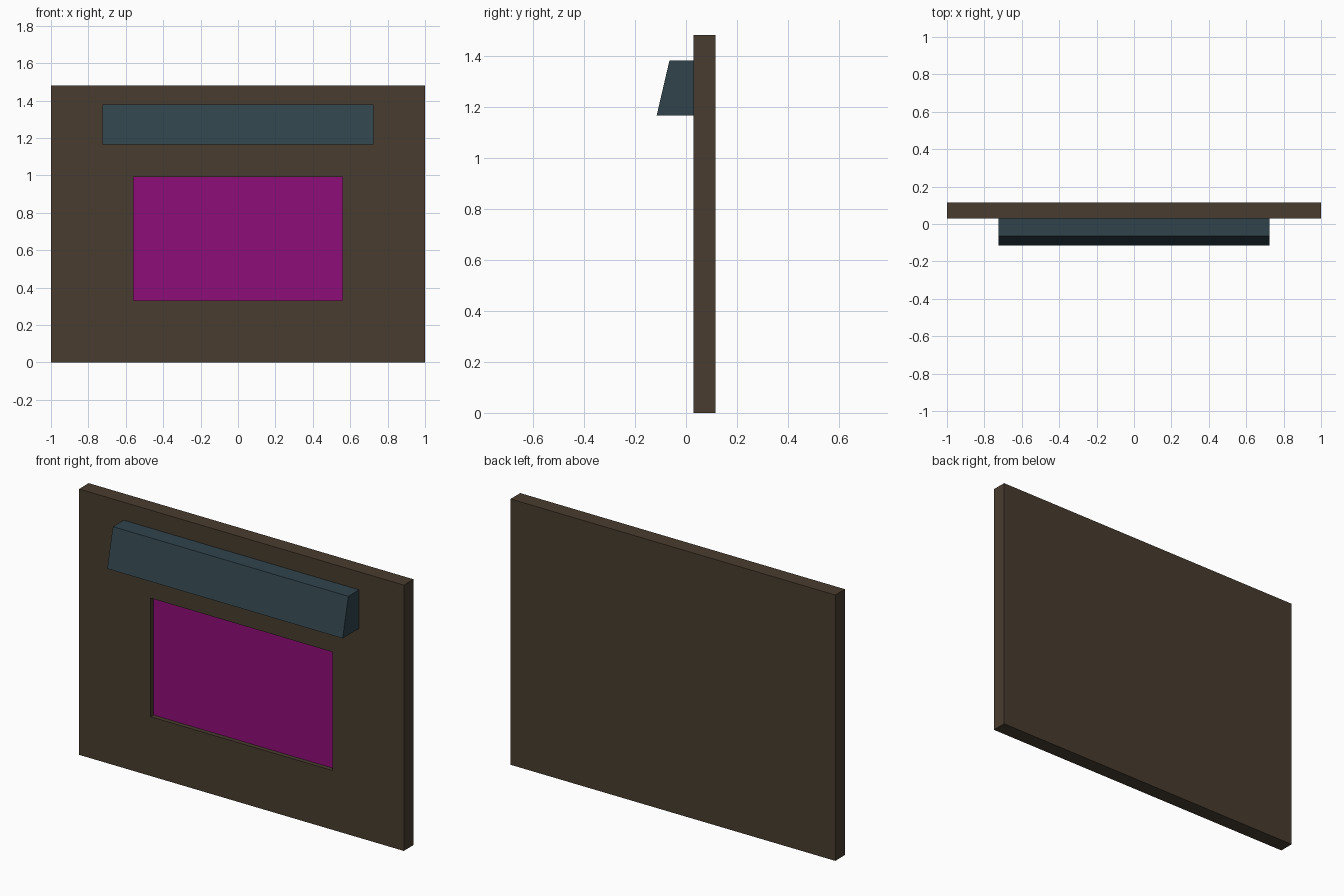
import bpy
import bmesh
from mathutils import Vector

cube = bpy.data.objects.get("Cube")
if cube:
    bpy.data.objects.remove(cube, do_unlink=True)


def make_material(name, rgb):
    mat = bpy.data.materials.new(name)
    mat.use_nodes = True
    color = (*rgb, 1.0)
    mat.diffuse_color = color
    mat.node_tree.nodes["Principled BSDF"].inputs["Base Color"].default_value = color
    return mat


def make_object(name, bm, materials):
    bmesh.ops.recalc_face_normals(bm, faces=bm.faces)
    mesh = bpy.data.meshes.new(name)
    bm.to_mesh(mesh)
    bm.free()
    for mat in materials:
        mesh.materials.append(mat)
    obj = bpy.data.objects.new(name, mesh)
    bpy.context.collection.objects.link(obj)
    return obj


def rectangle(bm, half_width, bottom, top, y):
    corners = ((-half_width, bottom), (half_width, bottom),
               (half_width, top), (-half_width, top))
    return [bm.verts.new((x, y, z)) for x, z in corners]


def bridge(bm, loop_a, loop_b):
    for i in range(4):
        j = (i + 1) % 4
        bm.faces.new((loop_a[i], loop_a[j], loop_b[j], loop_b[i]))


brown = make_material("dark brown", (0.066, 0.046, 0.029))
magenta = make_material("magenta", (0.275, 0.004, 0.188))
slate = make_material("slate blue", (0.030, 0.056, 0.071))

FRONT, BACK, RECESS = 0.03, 0.115, 0.055

# Board with a recessed coloured panel in its front
bm = bmesh.new()
back = rectangle(bm, 1.0, 0.0, 1.48, BACK)
front = rectangle(bm, 1.0, 0.0, 1.48, FRONT)
rim = rectangle(bm, 0.56, 0.33, 0.99, FRONT)
floor = rectangle(bm, 0.56, 0.33, 0.99, RECESS)
bm.faces.new(back)
for a, b in ((back, front), (front, rim), (rim, floor)):
    bridge(bm, a, b)
bm.faces.new(floor).material_index = 1
make_object("board", bm, (brown, magenta))

# Hood above the panel: a sloped profile swept across the width
HALF = 0.725
profile = ((FRONT, 1.165), (-0.115, 1.165), (-0.065, 1.38), (FRONT, 1.38))
bm = bmesh.new()
end = bm.faces.new([bm.verts.new((-HALF, y, z)) for y, z in profile])
swept = bmesh.ops.extrude_face_region(bm, geom=[end], use_keep_orig=True)
moved = [v for v in swept["geom"] if isinstance(v, bmesh.types.BMVert)]
bmesh.ops.translate(bm, verts=moved, vec=Vector((2 * HALF, 0, 0)))
make_object("hood", bm, (slate,))
